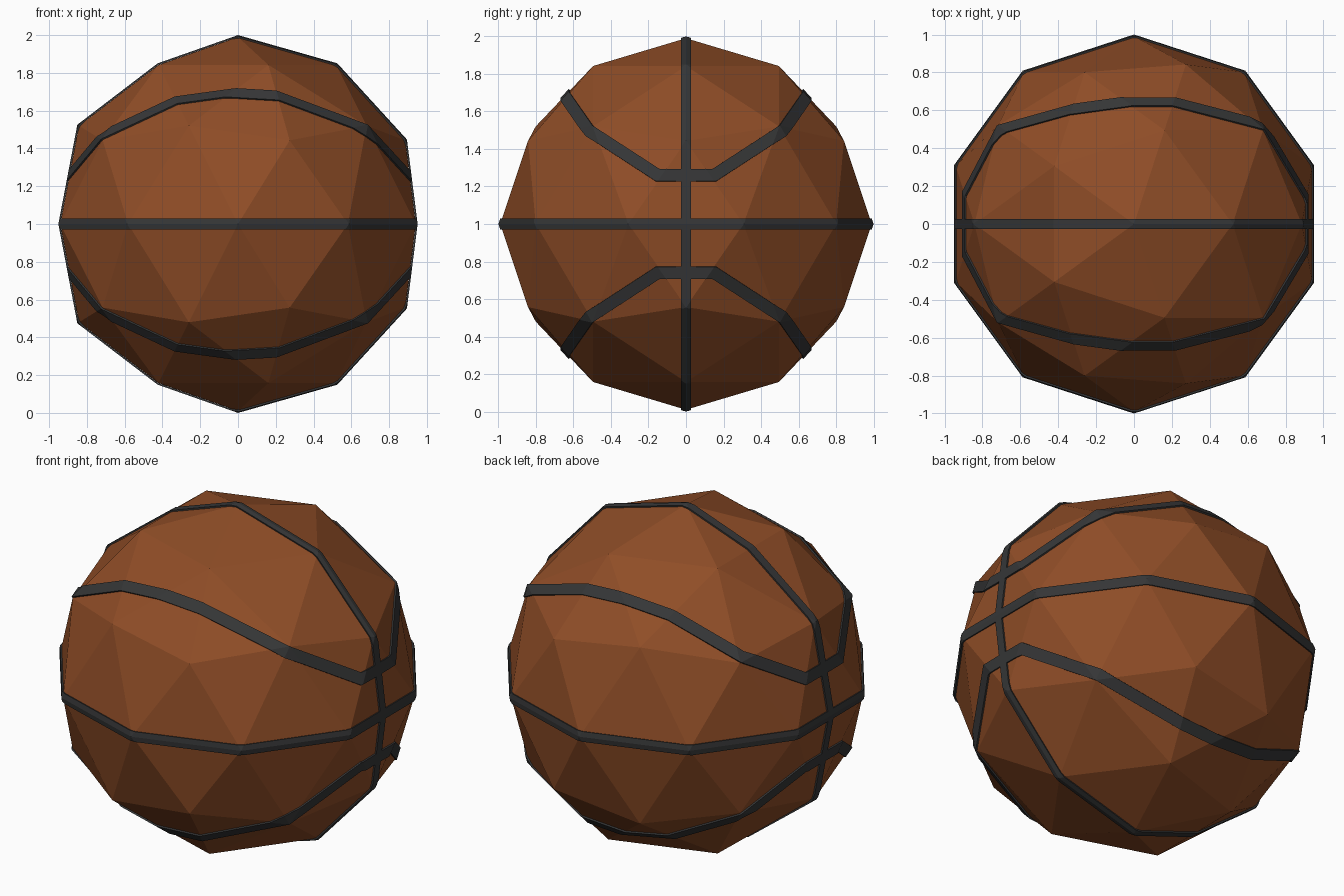
import bpy, bmesh
from mathutils import Vector

if "Cube" in bpy.data.objects:
    bpy.data.objects.remove(bpy.data.objects["Cube"])

R = 0.99          # ball radius
LIFT = 1.0101     # seams sit just proud of the ball


def material(name, rgb):
    m = bpy.data.materials.new(name)
    m.diffuse_color = (*rgb, 1)
    m.use_nodes = True
    m.node_tree.nodes["Principled BSDF"].inputs["Base Color"].default_value = m.diffuse_color
    return m


brown = material("brown leather", (0.275, 0.074, 0.02))
black = material("charcoal rubber", (0.036, 0.037, 0.038))


def cut(bm, co, no):
    """Slice the mesh and keep the side the normal points away from."""
    bmesh.ops.bisect_plane(bm, geom=bm.verts[:] + bm.edges[:] + bm.faces[:], dist=1e-5,
                           plane_co=co, plane_no=no, clear_outer=True)


def half_ball():
    """Upper half of a faceted ball."""
    bm = bmesh.new()
    bmesh.ops.create_icosphere(bm, subdivisions=2, radius=R)
    cut(bm, (0, 0, 0), (0, 0, -1))
    return bm


def finish(bm, name, mat, mirror, plate=False):
    if plate:
        bmesh.ops.remove_doubles(bm, verts=bm.verts[:], dist=0.0015)
        bmesh.ops.scale(bm, vec=(LIFT,) * 3, verts=bm.verts[:])
    me = bpy.data.meshes.new(name)
    bm.to_mesh(me)
    bm.free()
    me.materials.append(mat)
    ob = bpy.data.objects.new(name, me)
    bpy.context.collection.objects.link(ob)
    ob.location.z = 1
    mod = ob.modifiers.new("mirror", 'MIRROR')
    mod.use_axis = mirror
    if plate:
        s = ob.modifiers.new("plate", 'SOLIDIFY')
        s.thickness, s.offset = 0.009, -1
    return ob


# Faceted ball, lower half mirrored from the upper
finish(half_ball(), "ball", brown, (False, False, True))

# Straight seam around the middle
bm = half_ball()
cut(bm, (0, 0, 0.03), (0, 0, 1))
finish(bm, "equator_seam", black, (False, False, True), True)

# Straight seam over the top and bottom
bm = half_ball()
cut(bm, (0, 0.026, 0), (0, 1, 0))
cut(bm, (0, -0.026, 0), (0, -1, 0))
finish(bm, "upright_seam", black, (False, False, True), True)

# Curved seam: one quarter cut from the ball surface along a path, then mirrored
path = [Vector(p) for p in (
    (0.918, 0, 0.26), (0.91, 0.15, 0.26), (0.68, 0.515, 0.495), (0.21, 0.65, 0.685),
    (-0.04, 0.655, 0.705), (-0.33, 0.615, 0.665), (-0.71, 0.495, 0.47),
    (-0.89, 0.16, 0.26), (-0.895, 0, 0.26))]
tang = [(b - a).normalized() for a, b in zip(path, path[1:])]
caps = [tang[0]] + [(s + t).normalized() for s, t in zip(tang, tang[1:])] + [tang[-1]]
seam = bmesh.new()
for i, t in enumerate(tang):
    a, b = path[i], path[i + 1]
    mid = (a + b) / 2
    side = mid.cross(t).normalized()
    bm = half_ball()
    cut(bm, mid * 0.5, -mid)                 # drop the far side
    cut(bm, mid + side * 0.0325, side)       # both long edges
    cut(bm, mid - side * 0.0325, -side)
    cut(bm, a, -caps[i])                     # mitred ends
    cut(bm, b, caps[i + 1])
    tmp = bpy.data.meshes.new("piece")
    bm.to_mesh(tmp)
    bm.free()
    seam.from_mesh(tmp)
    bpy.data.meshes.remove(tmp)
finish(seam, "curved_seams", black, (False, True, True), True)
